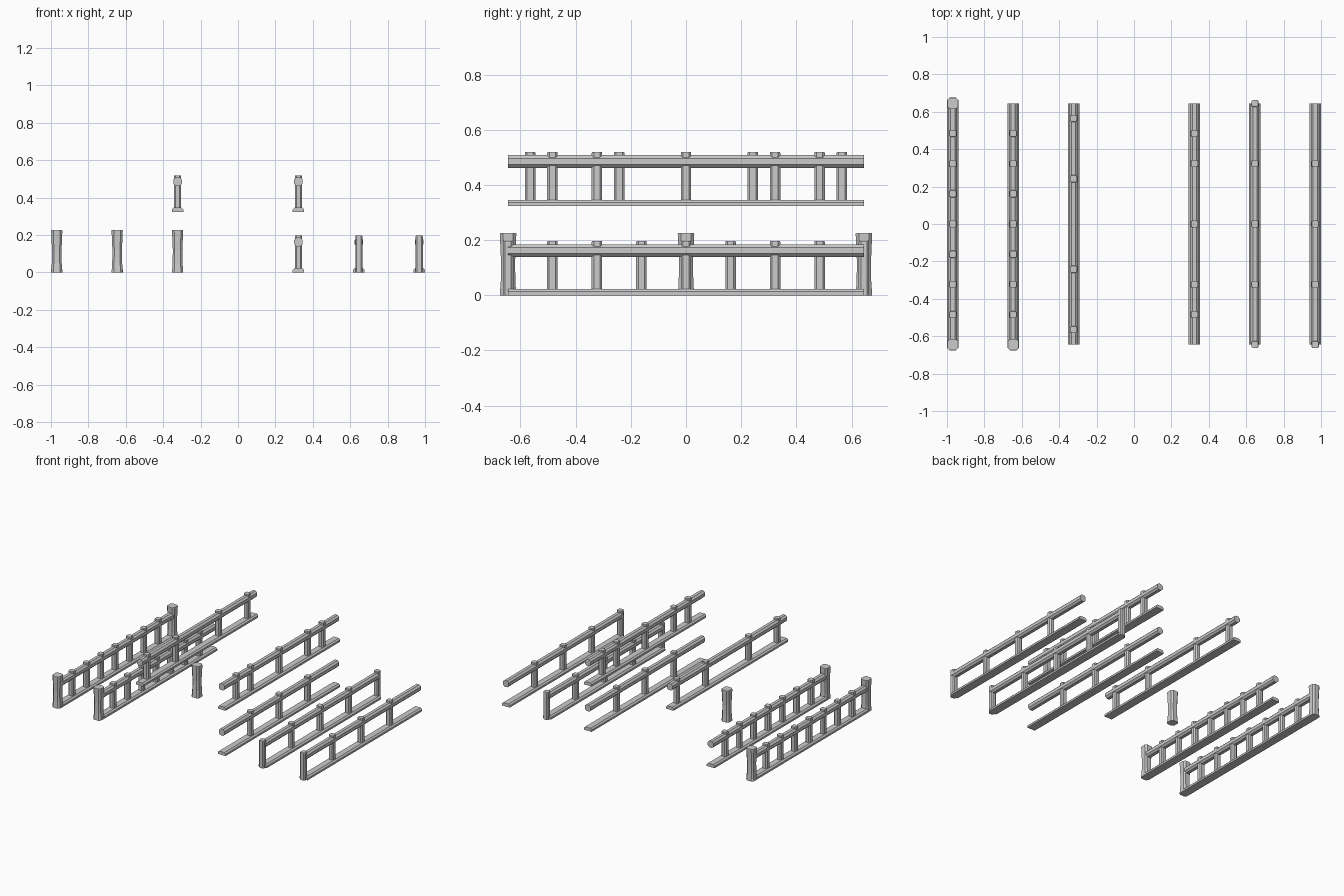
import bpy, bmesh

if "Cube" in bpy.data.objects:
    bpy.data.objects.remove(bpy.data.objects["Cube"])

HALF = 0.645      # half length of a fence section
STEP = 0.323      # spacing between sections
LIFT = 0.323      # height of the raised sections


def octagon(r, c):
    """Square of half-width r with corners cut by c."""
    return [(r, -r + c), (r, r - c), (r - c, r), (-r + c, r),
            (-r, r - c), (-r, -r + c), (-r + c, -r), (r - c, -r)]


def loft(bm, rings):
    """Skin a list of point rings and cap both ends."""
    loops = [[bm.verts.new(p) for p in ring] for ring in rings]
    n = len(loops[0])
    for a, b in zip(loops, loops[1:]):
        for i in range(n):
            j = (i + 1) % n
            bm.faces.new((a[i], a[j], b[j], b[i]))
    bm.faces.new(loops[0][::-1])
    bm.faces.new(loops[-1])


def make(name, build, loc):
    bm = bmesh.new()
    build(bm)
    bmesh.ops.recalc_face_normals(bm, faces=bm.faces)
    mesh = bpy.data.meshes.new(name)
    bm.to_mesh(mesh)
    bm.free()
    ob = bpy.data.objects.new(name, mesh)
    ob.location = loc
    bpy.context.collection.objects.link(ob)


def post(bm, levels, y=0):
    """Vertical eight-sided post from (height, half-width) levels."""
    loft(bm, [[(px, py + y, z) for px, py in octagon(r, r * 0.4)]
              for z, r in levels])


def bar(bm, profile):
    """Profile in x-z run along the section's length."""
    loft(bm, [[(px, y, pz) for px, pz in profile] for y in (-HALF, HALF)])


SLIM = [(0.0, 0.019), (0.192, 0.019), (0.196, 0.018)]
LARGE = [(0.0, 0.03), (0.05, 0.0265), (0.12, 0.0255),
         (0.19, 0.0285), (0.222, 0.03), (0.226, 0.029)]
RAIL = [(x, z + 0.162) for x, z in octagon(0.023, 0.012)]
PLATE = [(-0.031, 0), (0.031, 0), (0.031, 0.013), (0.021, 0.023),
         (-0.021, 0.023), (-0.031, 0.013)]


def section(name, column, z, balusters, ends=(), end_levels=SLIM):
    loc = (column * STEP, 0, z)
    make(name + "_top_rail", lambda bm: bar(bm, RAIL), loc)
    make(name + "_base_plate", lambda bm: bar(bm, PLATE), loc)

    def uprights(bm):
        for y in balusters:
            post(bm, SLIM, y)
    make(name + "_balusters", uprights, loc)
    for i, y in enumerate(ends):
        make(f"{name}_end_post_{i + 1}", lambda bm: post(bm, end_levels, y), loc)


dense = [i * 0.1615 for i in range(-3, 4)]
sparse = [-0.323, 0, 0.323]

# Dense sections with large end posts
section("dense_closed", -3, 0, dense, (-HALF, HALF), LARGE)
section("dense_single", -2, 0, dense, (-HALF,), LARGE)
# Free-standing large post
make("lone_post", lambda bm: post(bm, LARGE), (-STEP, 0, 0))
# Sparse sections with slim end posts
section("sparse_open", 1, 0, sparse)
section("sparse_closed", 2, 0, sparse, (-HALF, HALF))
section("sparse_single", 3, 0, sparse, (-HALF,))
# Raised sections with uneven balusters
section("raised_paired", -1, LIFT, [-0.565, -0.242, 0.242, 0.565])
section("raised_mixed", 1, LIFT, [-0.484, -0.323, 0, 0.323, 0.484])
